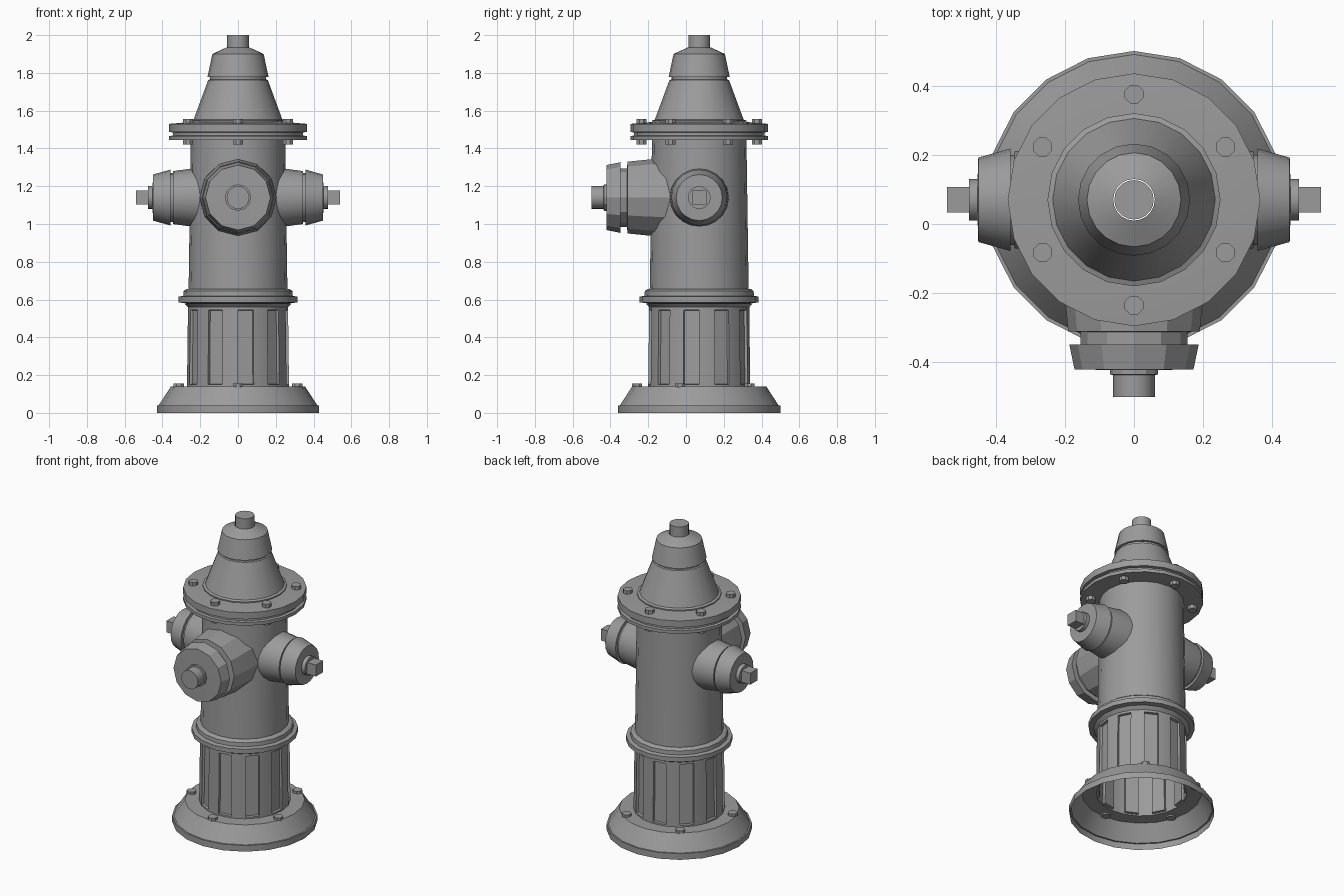
import bpy, bmesh
from math import sin, cos, pi, radians
from mathutils import Matrix

cube = bpy.data.objects.get("Cube")
if cube:
    bpy.data.objects.remove(cube, do_unlink=True)

AXIS_Y = 0.07      # vertical axis of the barrel
OUTLET_Z = 1.14    # height of all outlets

iron = bpy.data.materials.new("grey_iron")
iron.use_nodes = True
GREY = (0.33, 0.33, 0.33, 1)
iron.diffuse_color = GREY
iron.node_tree.nodes["Principled BSDF"].inputs["Base Color"].default_value = GREY


def finish(bm, name):
    mesh = bpy.data.meshes.new(name)
    bm.to_mesh(mesh)
    bm.free()
    mesh.materials.append(iron)
    obj = bpy.data.objects.new(name, mesh)
    bpy.context.collection.objects.link(obj)
    bpy.ops.object.select_all(action='DESELECT')
    obj.select_set(True)
    bpy.context.view_layer.objects.active = obj
    bpy.ops.object.shade_smooth_by_angle(angle=radians(25))
    return obj


def lathe(bm, profile, sides=20, matrix=Matrix(), phase=0.0, cap=False):
    """Revolve (radius, height) points; optionally close the last ring."""
    rings = []
    for r, h in profile:
        angles = [phase + 2 * pi * k / sides for k in range(sides)]
        rings.append([bm.verts.new(matrix @ Matrix.Translation((r * cos(a), r * sin(a), h)).translation)
                      for a in angles])
    bands = []
    for low, high in zip(rings, rings[1:]):
        bands.append([bm.faces.new((low[k], low[(k + 1) % sides], high[(k + 1) % sides], high[k]))
                      for k in range(sides)])
    if cap:
        bm.faces.new(rings[-1])
    return bands


def turned(name, profile, cap=False):
    bm = bmesh.new()
    lathe(bm, profile, matrix=Matrix.Translation((0, AXIS_Y, 0)), cap=cap)
    return finish(bm, name)


def bolts(name, count, radius, low, high):
    bm = bmesh.new()
    for k in range(count):
        a = -pi / 2 + 2 * pi * k / count
        place = Matrix.Translation((radius * cos(a), AXIS_Y + radius * sin(a), 0))
        bands = lathe(bm, [(0.029, low), (0.029, high)], 8, place, pi / 8, True)
        bm.faces.new([f.verts[0] for f in reversed(bands[0])])
    finish(bm, name)


# Hollow foot, open underneath
turned("foot", [(0.43, 0), (0.43, 0.04), (0.42, 0.04), (0.355, 0.14), (0.268, 0.14)])

# Lower column with every other side recessed
bm = bmesh.new()
column = lathe(bm, [(0.27, 0.14), (0.27, 0.15), (0.265, 0.545), (0.265, 0.56), (0.285, 0.58)],
               matrix=Matrix.Translation((0, AXIS_Y, 0)))
bm.normal_update()
bmesh.ops.inset_individual(bm, faces=column[1][1::2], thickness=0.004, depth=-0.015)
finish(bm, "fluted_column")

# Collar and barrel
turned("collar", [(0.27, 0.58), (0.315, 0.585), (0.315, 0.615), (0.29, 0.62),
                  (0.288, 0.645), (0.275, 0.655), (0.26, 0.657)])
turned("barrel", [(0.263, 0.61), (0.261, 0.7), (0.25, 1.45)])

# Paired flange
turned("flange", [(0.24, 1.445), (0.365, 1.445), (0.365, 1.466), (0.345, 1.468), (0.345, 1.485),
                  (0.365, 1.487), (0.365, 1.53), (0.25, 1.54), (0.24, 1.54)])

# Bonnet, cap and top stem
turned("bonnet", [(0.25, 1.535), (0.25, 1.547), (0.235, 1.553), (0.158, 1.762), (0.148, 1.765),
                  (0.148, 1.777), (0.162, 1.777), (0.136, 1.9), (0.06, 1.935)])
turned("top_stem", [(0.057, 1.92), (0.057, 2.0)], cap=True)

bolts("flange_bolts_upper", 6, 0.305, 1.53, 1.557)
bolts("flange_bolts_lower", 6, 0.305, 1.42, 1.45)
bolts("foot_bolts", 5, 0.33, 0.13, 0.156)

# Side outlets with square operating nuts
centre = Matrix.Translation((0, AXIS_Y, OUTLET_Z))
for side, turn in (("left", 90), ("right", -90)):
    aim = centre @ Matrix.Rotation(radians(turn), 4, 'Y')
    bm = bmesh.new()
    lathe(bm, [(0.158, 0.17), (0.153, 0.25), (0.14, 0.345), (0.13, 0.345), (0.13, 0.357),
               (0.148, 0.357), (0.122, 0.45), (0.06, 0.452), (0.06, 0.477)], 20, aim, cap=True)
    finish(bm, side + "_outlet")
    bm = bmesh.new()
    lathe(bm, [(0.053, 0.47), (0.053, 0.54)], 4, aim, pi / 4, True)
    finish(bm, side + "_outlet_nut")

# Large faceted front outlet, measured forward from the barrel axis
aim = centre @ Matrix.Rotation(radians(90), 4, 'X')
bm = bmesh.new()
lathe(bm, [(0.205, 0.15), (0.203, 0.25), (0.19, 0.38), (0.155, 0.382), (0.155, 0.418),
           (0.187, 0.418), (0.172, 0.49), (0.07, 0.492), (0.07, 0.505), (0.055, 0.507)], 12, aim, cap=True)
finish(bm, "front_outlet")
bm = bmesh.new()
lathe(bm, [(0.06, 0.5), (0.06, 0.57)], 20, aim, cap=True)
finish(bm, "front_outlet_stem")
